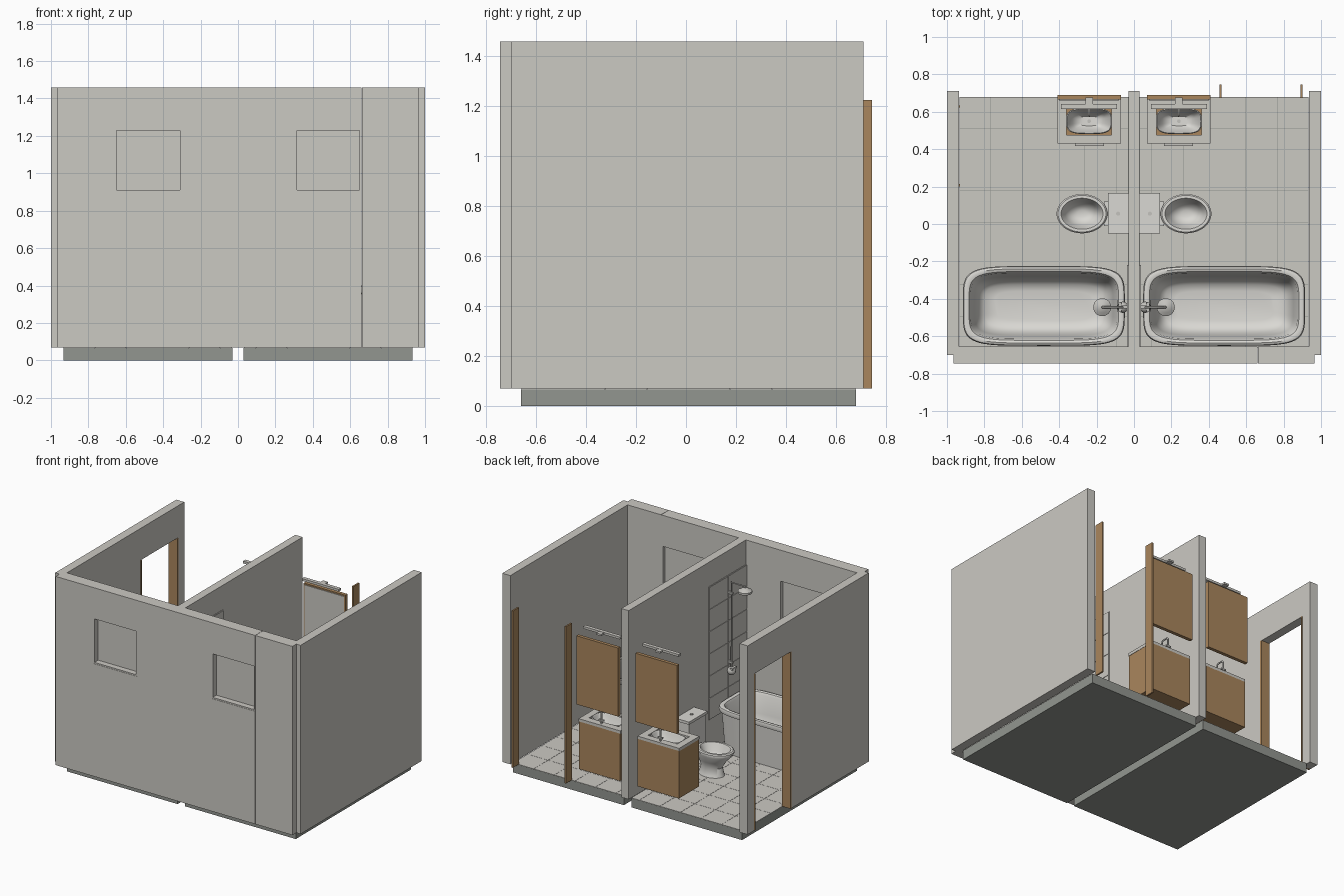
import bpy, bmesh, math
from mathutils import Vector

if "Cube" in bpy.data.objects:
    bpy.data.objects.remove(bpy.data.objects["Cube"])


def material(name, r, g, b):
    m = bpy.data.materials.new(name)
    m.diffuse_color = (r, g, b, 1)
    m.use_nodes = True
    m.node_tree.nodes["Principled BSDF"].inputs["Base Color"].default_value = m.diffuse_color
    return m


PLASTER = material("plaster_grey", 0.60, 0.585, 0.545)
CONCRETE = material("concrete_grey", 0.29, 0.305, 0.28)
WOOD = material("wood_brown", 0.40, 0.24, 0.11)
CERAMIC = material("ceramic_white", 0.70, 0.69, 0.655)
METAL = material("metal_grey", 0.55, 0.54, 0.51)


def finish(bm, name, mat, smooth=False):
    bmesh.ops.recalc_face_normals(bm, faces=bm.faces)
    me = bpy.data.meshes.new(name)
    bm.to_mesh(me)
    bm.free()
    ob = bpy.data.objects.new(name, me)
    bpy.context.collection.objects.link(ob)
    me.materials.append(mat)
    bpy.ops.object.select_all(action='DESELECT')
    ob.select_set(True)
    bpy.context.view_layer.objects.active = ob
    if smooth:
        bpy.ops.object.shade_smooth_by_angle(angle=math.radians(40))
    return ob


def add_box(bm, x0, x1, y0, y1, z0, z1):
    vs = bmesh.ops.create_cube(bm, size=1)["verts"]
    for v in vs:
        v.co = Vector(((x0 + x1) / 2 + v.co.x * (x1 - x0),
                       (y0 + y1) / 2 + v.co.y * (y1 - y0),
                       (z0 + z1) / 2 + v.co.z * (z1 - z0)))


def boxes(name, mat, *dims):
    bm = bmesh.new()
    for d in dims:
        add_box(bm, *d)
    return finish(bm, name, mat)


def cut(ob, *dims):
    for d in dims:
        cutter = boxes("cutter", PLASTER, d)
        mod = ob.modifiers.new("opening", 'BOOLEAN')
        mod.operation, mod.solver, mod.object = 'DIFFERENCE', 'EXACT', cutter
        bpy.context.view_layer.objects.active = ob
        bpy.ops.object.modifier_apply(modifier=mod.name)
        bpy.data.objects.remove(cutter)


def loft(name, mat, rings, n=2.0, seg=48):
    """Stack of superellipse rings: (cx, cy, z, half_x, half_y), closed at both ends."""
    bm = bmesh.new()
    loops = []
    for cx, cy, z, rx, ry in rings:
        loop = []
        for i in range(seg):
            t = 2 * math.pi * i / seg
            c, s = math.cos(t), math.sin(t)
            loop.append(bm.verts.new((cx + rx * math.copysign(abs(c) ** (2 / n), c),
                                      cy + ry * math.copysign(abs(s) ** (2 / n), s), z)))
        loops.append(loop)
    for a, b in zip(loops, loops[1:]):
        for i in range(seg):
            j = (i + 1) % seg
            bm.faces.new((a[i], a[j], b[j], b[i]))
    bm.faces.new(loops[0])
    bm.faces.new(loops[-1])
    return finish(bm, name, mat, True)


def pipe(name, mat, points, radius):
    cu = bpy.data.curves.new(name, 'CURVE')
    cu.dimensions, cu.bevel_depth, cu.bevel_resolution = '3D', radius, 2
    cu.use_fill_caps = True
    sp = cu.splines.new('POLY')
    sp.points.add(len(points) - 1)
    for p, co in zip(sp.points, points):
        p.co = (*co, 1)
    cu.materials.append(mat)
    ob = bpy.data.objects.new(name, cu)
    bpy.context.collection.objects.link(ob)
    return ob


# Walls
FLOOR, TOP = 0.07, 1.46
WINDOWS = ((-0.66, -0.30), (0.305, 0.659))
boxes("right_wall", PLASTER, (0.935, 1.0, -0.70, 0.71, FLOOR, TOP))
left_wall = boxes("left_wall", PLASTER, (-1.0, -0.935, -0.70, 0.71, FLOOR, TOP))
cut(left_wall, (-1.1, -0.85, 0.20, 0.635, 0.0, 1.225))
boxes("middle_wall", PLASTER, (-0.03, 0.03, -0.66, 0.71, FLOOR, TOP))
front_wall = boxes("front_wall", PLASTER, (-0.965, 0.661, -0.745, -0.655, FLOOR, TOP))
cut(front_wall, *[(a, b, -0.9, -0.5, 0.90, 1.24) for a, b in WINDOWS])
boxes("front_wall_end", PLASTER, (0.663, 0.965, -0.745, -0.655, FLOOR, TOP))

# Window linings and panes
for side, (a, b) in zip(("left", "right"), WINDOWS):
    y0, y1, t = -0.743, -0.657, 0.01
    boxes(side + "_window_frame", PLASTER,
          (a, a + t, y0, y1, 0.90, 1.24), (b - t, b, y0, y1, 0.90, 1.24),
          (a + t, b - t, y0, y1, 0.90, 0.91), (a + t, b - t, y0, y1, 1.23, 1.24))
    boxes(side + "_window_pane", PLASTER, (a + t, b - t, -0.70, -0.685, 0.91, 1.23))

# Door posts
boxes("left_door_posts", WOOD, *[(-1.0, -0.93, y, y + 0.012, FLOOR, 1.224) for y in (0.201, 0.622)])
boxes("right_door_posts", WOOD, *[(x, x + 0.012, 0.675, 0.745, FLOOR, 1.225) for x in (0.456, 0.889)])

for s, side in ((-1, "left_"), (1, "right_")):
    def mx(a, b):
        return (min(s * a, s * b), max(s * a, s * b))

    # Floor slab and tiles
    boxes(side + "floor_slab", CONCRETE, (*mx(0.03, 0.933), -0.66, 0.68, 0, 0.067))
    tiles, size, gap = [], 0.1675, 0.0008
    for i in range(6):
        for j in range(8):
            outer, y1 = 0.933 - i * size, 0.68 - j * size
            tiles.append((*mx(max(outer - size, 0.03) + gap, outer - gap),
                          max(y1 - size, -0.66) + gap, y1 - gap, 0.066, FLOOR))
    boxes(side + "floor_tiles", PLASTER, *tiles)

    # Tiled shower panel on the middle wall
    boxes(side + "shower_panel", PLASTER, (*mx(0.029, 0.034), -0.655, -0.22, 0.30, 1.28),
          *[(*mx(0.033, 0.037), -0.655 + c * 0.219, -0.439 + c * 0.219,
             0.302 + r * 0.1633, 0.46 + r * 0.1633) for r in range(6) for c in range(2)])

    # Bathtub
    tx, ty = s * 0.482, -0.438
    loft(side + "bathtub", CERAMIC, [
        (tx, ty, 0.07, 0.395, 0.185), (tx, ty, 0.22, 0.405, 0.192), (tx, ty, 0.355, 0.415, 0.198),
        (tx, ty, 0.36, 0.428, 0.208), (tx, ty, 0.38, 0.433, 0.213), (tx, ty, 0.395, 0.428, 0.209),
        (tx, ty, 0.40, 0.415, 0.198), (tx, ty, 0.395, 0.400, 0.184), (tx, ty, 0.38, 0.392, 0.176),
        (tx, ty, 0.25, 0.370, 0.158), (tx, ty, 0.17, 0.345, 0.140), (tx, ty, 0.14, 0.315, 0.115),
        (tx, ty, 0.13, 0.26, 0.08)], n=5, seg=80)

    # Shower riser, arm, head and mixer
    hx, hy = s * 0.17, -0.445
    pipe(side + "shower_riser", METAL, [(s * 0.06, hy, 0.57), (s * 0.06, hy, 1.235), (hx, hy, 1.235),
                                        (hx, hy, 1.21)], 0.006)
    loft(side + "shower_head", METAL, [(hx, hy, 1.19, 0.048, 0.048), (hx, hy, 1.205, 0.048, 0.048),
                                       (hx, hy, 1.215, 0.03, 0.03), (hx, hy, 1.225, 0.01, 0.01)], seg=32)
    boxes(side + "shower_brackets", METAL, (*mx(0.03, 0.07), hy - 0.008, hy + 0.008, 1.15, 1.165),
          (*mx(0.03, 0.07), hy - 0.008, hy + 0.008, 0.64, 0.655),
          (*mx(0.066, 0.084), hy - 0.026, hy + 0.026, 0.60, 0.615))
    loft(side + "shower_mixer", METAL, [(s * 0.06, hy, 0.585 + 0.03 * math.sin(a), 0.03 * math.cos(a),
                                         0.03 * math.cos(a)) for a in (-1.5, -1, -0.5, 0, 0.5, 1, 1.5)], seg=20)

    # Toilet bowl with open seat
    bx, by = s * 0.278, 0.055
    loft(side + "toilet_bowl", CERAMIC, [
        (bx - s * 0.03, by, 0.07, 0.095, 0.070), (bx - s * 0.03, by, 0.085, 0.090, 0.065),
        (bx - s * 0.03, by, 0.13, 0.080, 0.055), (bx - s * 0.02, by, 0.18, 0.100, 0.075),
        (bx, by, 0.23, 0.128, 0.098), (bx, by, 0.243, 0.130, 0.100), (bx, by, 0.245, 0.136, 0.105),
        (bx, by, 0.258, 0.136, 0.105), (bx, by, 0.265, 0.128, 0.098), (bx, by, 0.265, 0.112, 0.083),
        (bx, by, 0.255, 0.106, 0.078), (bx, by, 0.21, 0.09, 0.064), (bx, by, 0.17, 0.06, 0.04),
        (bx, by, 0.16, 0.025, 0.018)])
    # Toilet tank, lid and flush button
    boxes(side + "toilet_tank", CERAMIC, (*mx(0.03, 0.133), -0.042, 0.155, 0.235, 0.44),
          (*mx(0.03, 0.140), -0.05, 0.165, 0.44, 0.46), (*mx(0.03, 0.16), -0.01, 0.12, 0.15, 0.24))
    loft(side + "flush_button", METAL, [(s * 0.085, by, 0.455, 0.011, 0.011),
                                        (s * 0.085, by, 0.466, 0.011, 0.011)], seg=20)

    # Vanity cabinet, open at the top
    vx = s * 0.24
    cab = boxes(side + "vanity_cabinet", WOOD, (*mx(0.072, 0.408), 0.432, 0.665, 0.16, 0.51))
    bm = bmesh.new()
    bm.from_mesh(cab.data)
    bmesh.ops.delete(bm, geom=[f for f in bm.faces if f.normal.z > 0.9], context='FACES')
    bm.to_mesh(cab.data)
    bm.free()
    solid = cab.modifiers.new("thickness", 'SOLIDIFY')
    solid.thickness, solid.offset = 0.012, -1
    # Counter around the basin, drawer handle
    boxes(side + "counter", PLASTER,
          (*mx(0.07, 0.12), 0.43, 0.665, 0.508, 0.53), (*mx(0.36, 0.41), 0.43, 0.665, 0.508, 0.53),
          (*mx(0.12, 0.36), 0.43, 0.475, 0.508, 0.53), (*mx(0.12, 0.36), 0.615, 0.665, 0.508, 0.53))
    boxes(side + "drawer_handle", METAL, (*mx(0.16, 0.315), 0.418, 0.433, 0.43, 0.442))
    # Basin
    cy = 0.55
    loft(side + "basin", CERAMIC, [
        (vx, cy, 0.40, 0.05, 0.03), (vx, cy, 0.43, 0.09, 0.05), (vx, cy, 0.505, 0.118, 0.066),
        (vx, cy, 0.525, 0.122, 0.069), (vx, cy, 0.53, 0.117, 0.065), (vx, cy, 0.52, 0.110, 0.060),
        (vx, cy, 0.45, 0.088, 0.046), (vx, cy, 0.425, 0.05, 0.025)], n=3.5)
    loft(side + "drain", METAL, [(vx, cy, 0.42, 0.01, 0.01), (vx, cy, 0.429, 0.01, 0.01)], seg=16)
    # Tap
    pipe(side + "tap", METAL, [(vx, 0.64, 0.525), (vx, 0.64, 0.61), (vx, 0.632, 0.622),
                               (vx, 0.585, 0.622), (vx, 0.578, 0.615), (vx, 0.578, 0.60)], 0.006)
    boxes(side + "tap_lever", METAL, (vx - 0.02, vx + 0.02, 0.634, 0.646, 0.55, 0.56))

    # Mirror backing, glass and light bar
    boxes(side + "mirror_backing", WOOD, (*mx(0.07, 0.41), 0.665, 0.69, 0.645, 1.15))
    boxes(side + "mirror_glass", PLASTER, (*mx(0.08, 0.40), 0.66, 0.666, 0.655, 1.14))
    boxes(side + "light_bar", PLASTER, (*mx(0.09, 0.39), 0.615, 0.642, 1.19, 1.207),
          (vx - 0.02, vx + 0.02, 0.642, 0.675, 1.192, 1.205))
